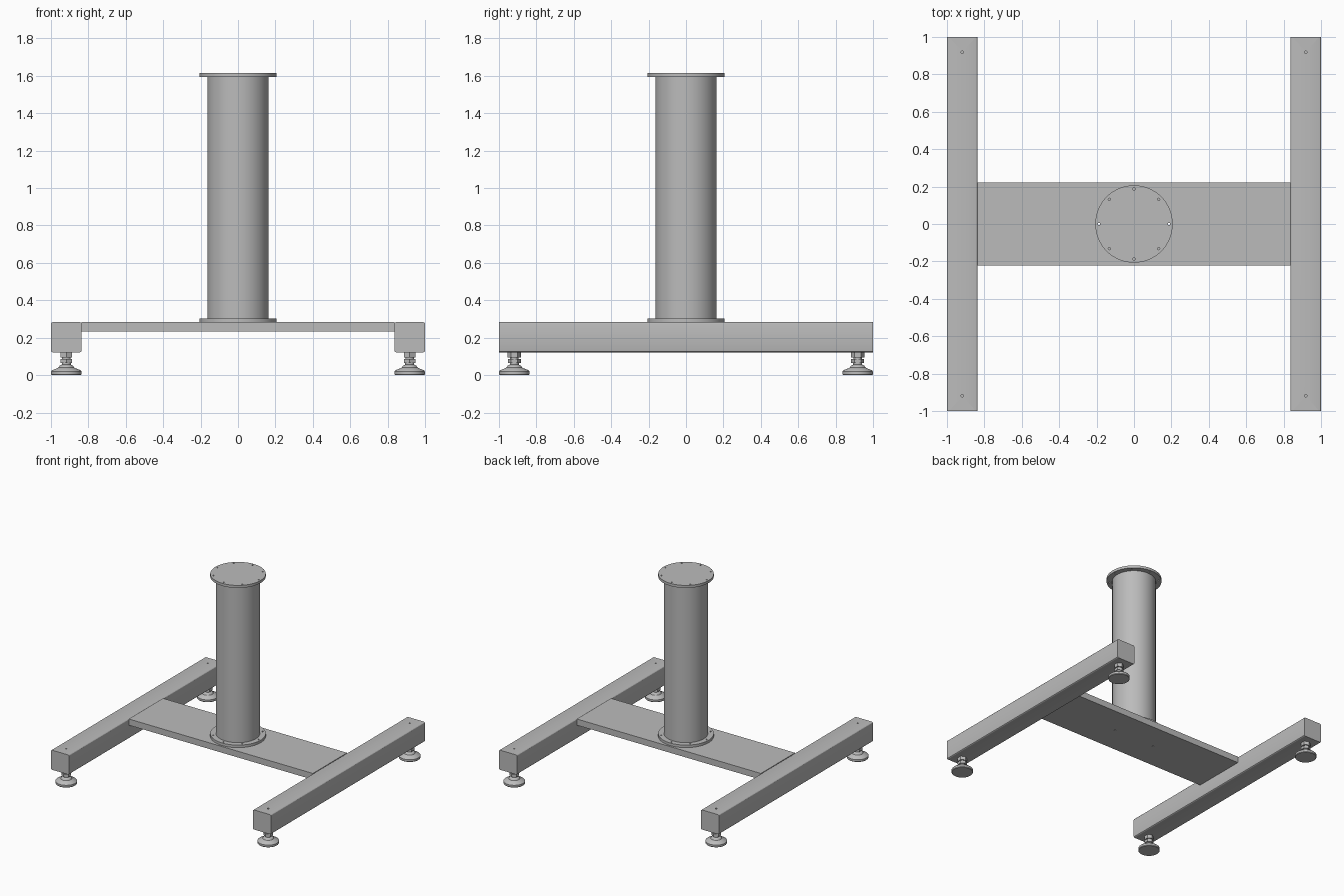
import bpy, bmesh, math
from mathutils import Matrix

cube = bpy.data.objects.get("Cube")
if cube:
    bpy.data.objects.remove(cube, do_unlink=True)

steel = bpy.data.materials.new("grey_steel")
steel.use_nodes = True
GREY = (0.5, 0.5, 0.5, 1)
steel.diffuse_color = GREY
steel.node_tree.nodes["Principled BSDF"].inputs["Base Color"].default_value = GREY


def finish(name, bm, smooth=False):
    bmesh.ops.recalc_face_normals(bm, faces=bm.faces)
    mesh = bpy.data.meshes.new(name)
    bm.to_mesh(mesh)
    bm.free()
    mesh.materials.append(steel)
    obj = bpy.data.objects.new(name, mesh)
    bpy.context.collection.objects.link(obj)
    if smooth:
        bpy.ops.object.select_all(action='DESELECT')
        obj.select_set(True)
        bpy.context.view_layer.objects.active = obj
        bpy.ops.object.shade_smooth_by_angle(angle=math.radians(30))
    return obj


def add_cylinder(bm, x, y, z0, z1, r, sides):
    bmesh.ops.create_cone(bm, cap_ends=True, segments=sides, radius1=r, radius2=r, depth=z1 - z0,
                          matrix=Matrix.Translation((x, y, (z0 + z1) / 2)))


def cylinder(name, x, y, z0, z1, r, sides=64, smooth=True):
    bm = bmesh.new()
    add_cylinder(bm, x, y, z0, z1, r, sides)
    return finish(name, bm, smooth)


def box(name, x, z0, z1, wide, deep, round_edges=0):
    bm = bmesh.new()
    m = Matrix.Translation((x, 0, (z0 + z1) / 2)) @ Matrix.Diagonal((wide, deep, z1 - z0, 1))
    bmesh.ops.create_cube(bm, size=1, matrix=m)
    if round_edges:
        # round only the long edges of the tube
        edges = [e for e in bm.edges if abs(e.verts[0].co.y - e.verts[1].co.y) > deep / 2]
        bmesh.ops.bevel(bm, geom=edges, offset=round_edges, segments=3, profile=0.5, affect='EDGES')
    return finish(name, bm, round_edges > 0)


def drill(obj, points, z0, z1, r=0.007):
    bm = bmesh.new()
    for x, y in points:
        add_cylinder(bm, x, y, z0, z1, r, 12)
    cutter = finish("hole_cutter", bm)
    cutter.hide_render = True
    mod = obj.modifiers.new("holes", 'BOOLEAN')
    mod.object = cutter
    mod.solver = 'EXACT'
    bpy.ops.object.select_all(action='DESELECT')
    obj.select_set(True)
    bpy.context.view_layer.objects.active = obj
    bpy.ops.object.modifier_apply(modifier=mod.name)
    bpy.data.objects.remove(cutter, do_unlink=True)


def lathe(name, x, y, profile):
    bm = bmesh.new()
    verts = [bm.verts.new((x + r, y, z)) for r, z in profile]
    edges = [bm.edges.new(pair) for pair in zip(verts, verts[1:])]
    bmesh.ops.spin(bm, geom=verts + edges, cent=(x, y, 0), axis=(0, 0, 1),
                   angle=math.tau, steps=32, use_duplicate=False)
    bmesh.ops.remove_doubles(bm, verts=bm.verts, dist=0.0001)
    return finish(name, bm, True)


# Cross plate and side beams
BEAM_X = FOOT = 0.918
TOP = 0.283
plate = box("cross_plate", 0, 0.232, TOP, 1.672, 0.444)
drill(plate, [(-0.187, 0), (0.187, 0)], 0.2, 0.3)
for side, sx in (("right", -1), ("left", 1)):
    beam = box(side + "_beam", sx * BEAM_X, 0.122, TOP, 0.164, 2, 0.01)
    drill(beam, [(sx * FOOT, -FOOT), (sx * FOOT, FOOT)], 0.2, 0.3)

# Column with a bolted flange at each end
bolts = [(0.187 * math.cos(i * math.pi / 4), 0.187 * math.sin(i * math.pi / 4)) for i in range(8)]
cylinder("column", 0, 0, 0.3, 1.6, 0.164)
for name, z in (("lower_flange", TOP), ("upper_flange", 1.595)):
    flange = cylinder(name, 0, 0, z, z + 0.021, 0.207)
    drill(flange, bolts, z - 0.05, z + 0.05, 0.006)

# Levelling feet
pad = [(0, 0), (0.078, 0), (0.081, 0.004), (0.081, 0.02), (0.076, 0.026),
       (0.042, 0.04), (0.036, 0.05), (0.024, 0.056), (0.024, 0.064), (0, 0.064)]
for side, sx in (("right", -1), ("left", 1)):
    for end, sy in (("front", -1), ("back", 1)):
        x, y = sx * FOOT, sy * FOOT
        label = end + "_" + side
        lathe(label + "_foot_pad", x, y, pad)
        cylinder(label + "_stud", x, y, 0.06, 0.13, 0.023, 24)
        cylinder(label + "_lower_nut", x, y, 0.064, 0.086, 0.035, 6, False)
        cylinder(label + "_upper_nut", x, y, 0.093, 0.122, 0.036, 6, False)
